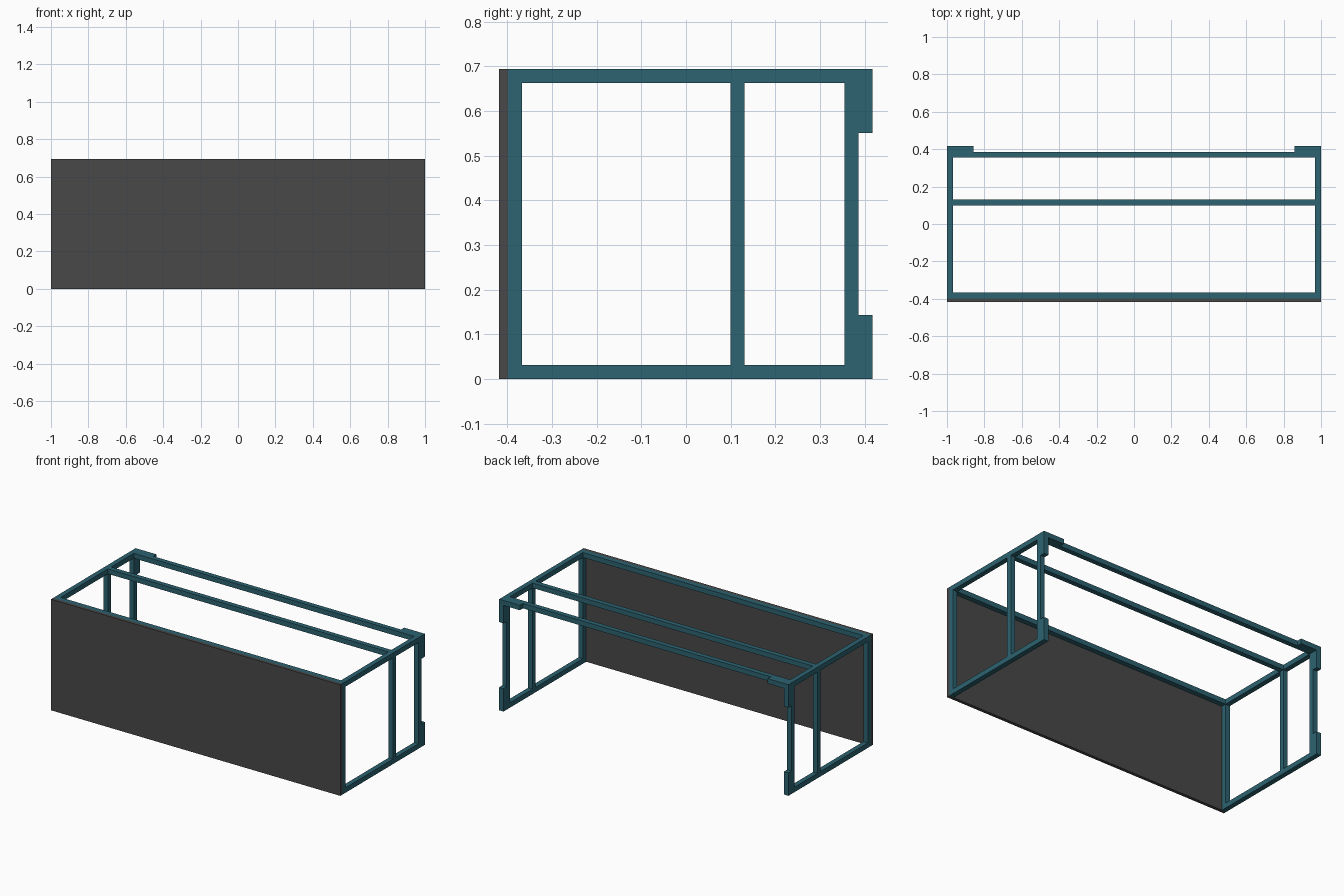
import bpy
import bmesh
from mathutils import Matrix, Vector

if "Cube" in bpy.data.objects:
    bpy.data.objects.remove(bpy.data.objects["Cube"])

H = 0.694            # overall height
T = 0.031            # bar thickness
YF, YB = -0.398, 0.386   # frame front and back faces
YEND = 0.417         # outer face of the corner blocks
BL = 0.143           # corner block length


def material(name, color):
    m = bpy.data.materials.new(name)
    m.diffuse_color = color
    m.use_nodes = True
    m.node_tree.nodes["Principled BSDF"].inputs["Base Color"].default_value = m.diffuse_color
    return m


teal = material("teal_steel", (0.025, 0.125, 0.165, 1))
dark = material("dark_panel", (0.065, 0.065, 0.065, 1))


def box(name, lo, hi, mat, mirror=False):
    lo, hi = Vector(lo), Vector(hi)
    me = bpy.data.meshes.new(name)
    bm = bmesh.new()
    bmesh.ops.create_cube(bm, size=1, matrix=Matrix.Translation((lo + hi) / 2)
                          @ Matrix.Diagonal((*(hi - lo), 1)))
    bm.to_mesh(me)
    bm.free()
    me.materials.append(mat)
    ob = bpy.data.objects.new(name, me)
    bpy.context.collection.objects.link(ob)
    if mirror:
        ob.modifiers.new("mirror_x", 'MIRROR').use_axis[0] = True
    return ob


# Front panel
box("front_panel", (-1, -0.418, 0), (1, YF, H), dark)

# Posts of the end frames and the long top rails that join them
for name, y in (("front", YF), ("middle", 0.1), ("back", YB - T)):
    box(name + "_post", (1 - T, y, T), (1, y + T, H - T), teal, True)
    box(name + "_top_rail", (-1 + T, y, H - T), (1 - T, y + T, H), teal)

# Top and bottom rails of the end frames
for name, z in (("bottom", 0), ("top", H - T)):
    box(name + "_side_rail", (1 - T, YF, z), (1, YB, z + T), teal, True)

# Corner blocks at the back
box("lower_corner_block", (1 - T, YB, 0), (1, YEND, BL), teal, True)
box("upper_corner_block", (1 - T, YB, H - BL), (1, YEND, H), teal, True)
box("top_corner_block", (1 - BL, YB, H - T), (1 - T, YEND, H), teal, True)
